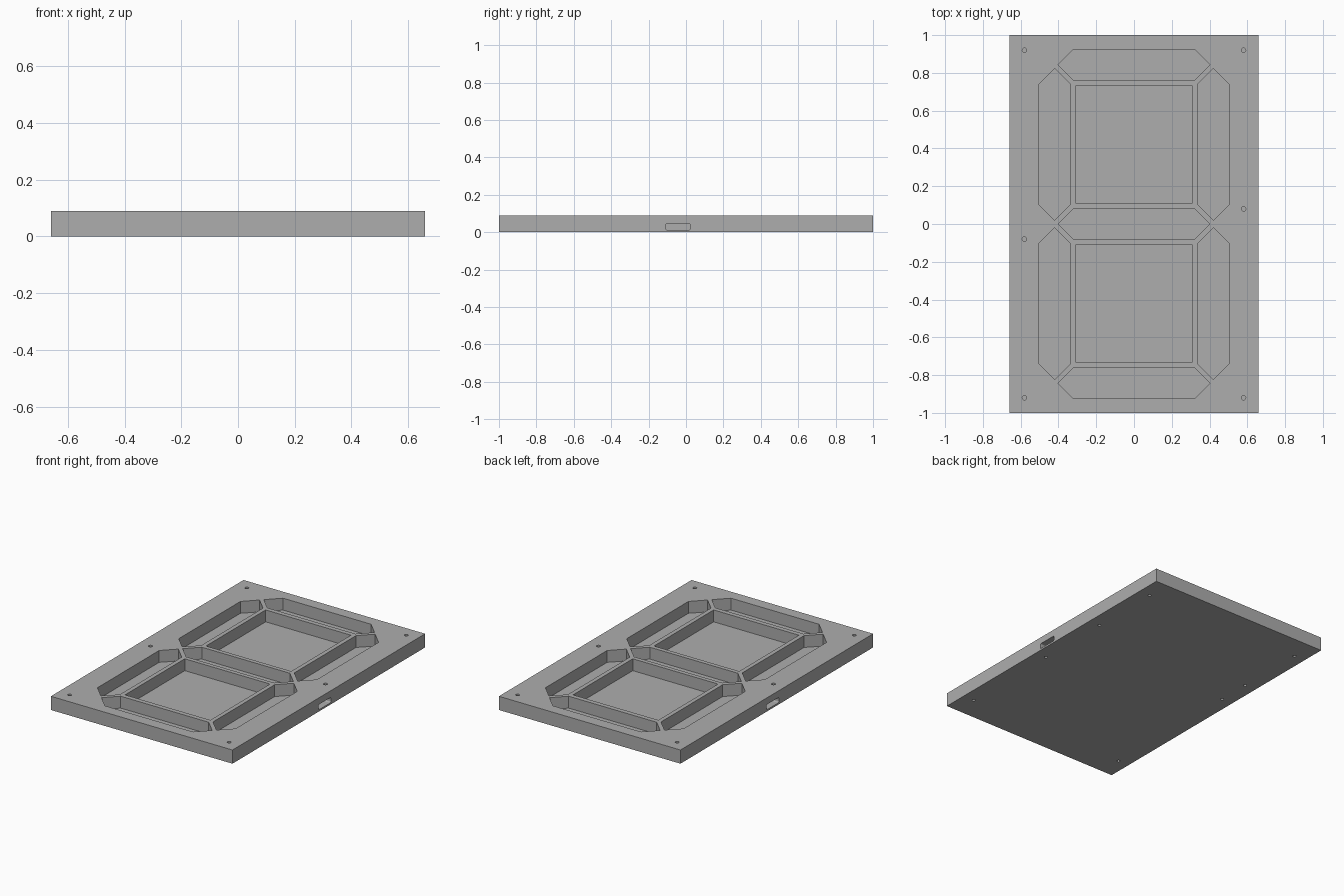
import bpy, bmesh
from math import cos, sin, pi

cube = bpy.data.objects.get("Cube")
if cube:
    bpy.data.objects.remove(cube, do_unlink=True)

HALF_X, HALF_Y, TOP, FLOOR = 0.66, 1.0, 0.09, 0.012

grey = bpy.data.materials.new("plain grey")
grey.use_nodes = True
colour = (0.42, 0.42, 0.42, 1)
grey.diffuse_color = colour
grey.node_tree.nodes["Principled BSDF"].inputs["Base Color"].default_value = colour


def prism(bm, outline, direction):
    """Closed solid from a planar outline swept along a direction."""
    face = bm.faces.new([bm.verts.new(p) for p in outline])
    swept = bmesh.ops.extrude_face_region(bm, geom=[face])
    verts = [g for g in swept["geom"] if isinstance(g, bmesh.types.BMVert)]
    bmesh.ops.translate(bm, verts=verts, vec=direction)


def rectangle(cx, cy, hx, hy, z):
    return [(cx + sx * hx, cy + sy * hy, z)
            for sx, sy in ((-1, -1), (1, -1), (1, 1), (-1, 1))]


def segment(cx, cy, half, upright):
    """Pointed six-sided bar outline."""
    w = 0.082
    pts = [(-half, 0), (-half + w, -w), (half - w, -w),
           (half, 0), (half - w, w), (-half + w, w)]
    if upright:
        pts = [(v, u) for u, v in pts]
    return [(cx + u, cy + v, FLOOR) for u, v in pts]


def circle(cx, cy, r, z, n=16):
    return [(cx + r * cos(2 * pi * i / n), cy + r * sin(2 * pi * i / n), z)
            for i in range(n)]


def make_object(name, bm):
    bmesh.ops.recalc_face_normals(bm, faces=bm.faces)
    mesh = bpy.data.meshes.new(name)
    bm.to_mesh(mesh)
    bm.free()
    mesh.materials.append(grey)
    obj = bpy.data.objects.new(name, mesh)
    bpy.context.collection.objects.link(obj)
    return obj


# Solid housing slab
bm = bmesh.new()
prism(bm, rectangle(0, 0, HALF_X, HALF_Y, 0), (0, 0, TOP))
housing = make_object("housing", bm)

# Pockets cut down from the top
bm = bmesh.new()
up = (0, 0, 0.2)
for cy in (-0.843, 0, 0.843):
    prism(bm, segment(0, cy, 0.402, False), up)
for sy in (-1, 1):
    prism(bm, rectangle(0, sy * 0.42, 0.31, 0.31, FLOOR), up)
    for sx in (-1, 1):
        prism(bm, segment(sx * 0.42, sy * 0.422, 0.402, True), up)

# Screw holes in the top
for x, y in ((0.58, 0.92), (0.58, 0.08), (0.58, -0.92)):
    for s in (-1, 1):
        prism(bm, circle(s * x, s * y, 0.012, 0.03), up)

# Screw holes in the underside
for sx, ys in ((1, (0.84, 0.36, -0.15, -0.84)), (-1, (0.84, 0.37, 0.15, -0.84))):
    for y in ys:
        prism(bm, circle(sx * 0.58, y, 0.01, -0.05), (0, 0, 0.075))

# Cable slot with rounded corners in each long side
for s in (-1, 1):
    outline = []
    for i, (dy, dz) in enumerate(((1, 1), (-1, 1), (-1, -1), (1, -1))):
        for k in range(4):
            a = (i + k / 3) * pi / 2
            outline.append((s * 0.56, s * -0.043 + dy * 0.057 + 0.008 * cos(a),
                            0.029 + dz * 0.009 + 0.008 * sin(a)))
    prism(bm, outline, (s * 0.2, 0, 0))
cutter = make_object("pocket_cutter", bm)
cutter.hide_render = True

# Cut the housing and drop the cutter
cut = housing.modifiers.new("pockets", "BOOLEAN")
cut.operation = "DIFFERENCE"
cut.solver = "EXACT"
cut.object = cutter
bpy.context.view_layer.objects.active = housing
housing.select_set(True)
bpy.ops.object.modifier_apply(modifier=cut.name)
bpy.data.objects.remove(cutter, do_unlink=True)
